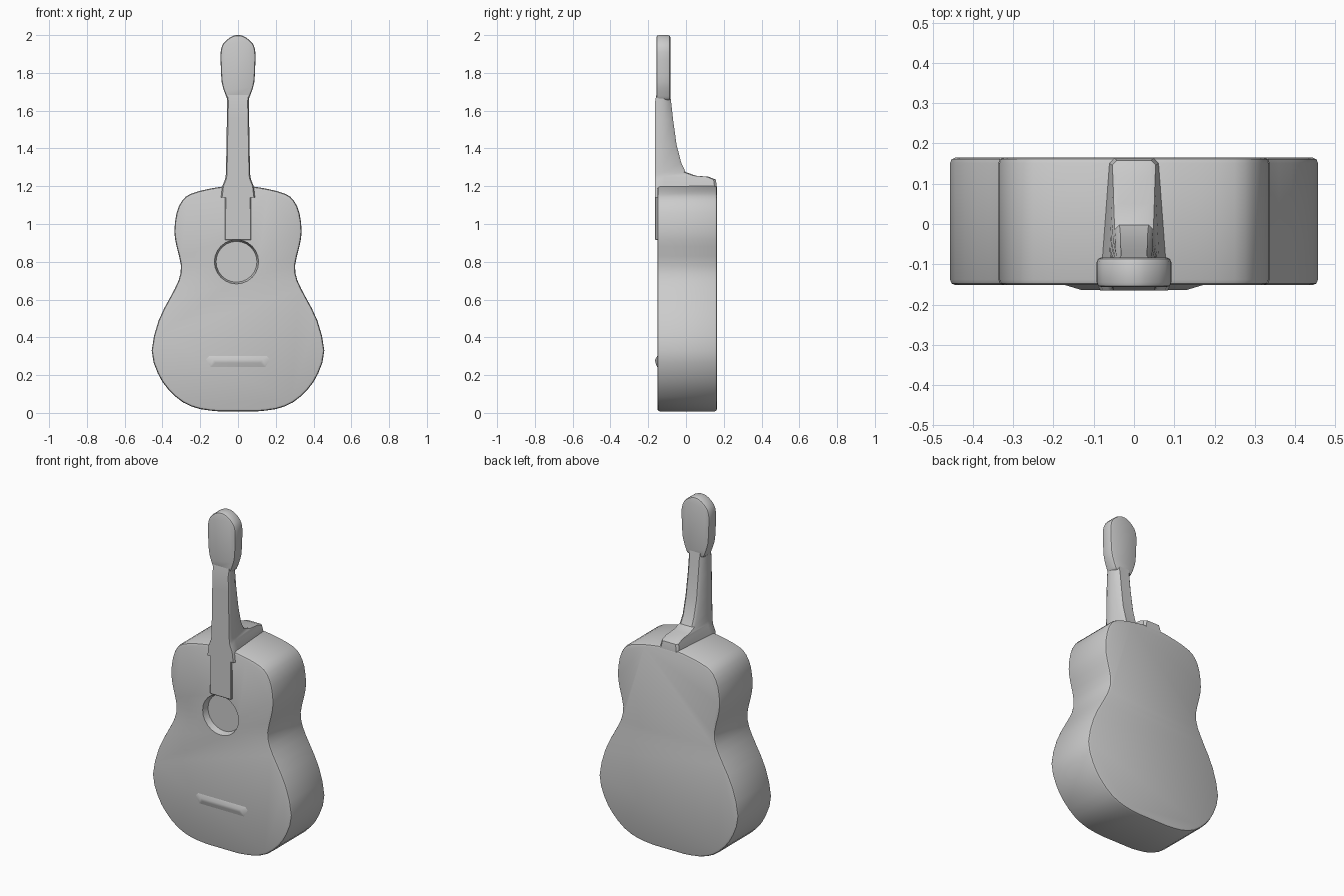
import bpy, bmesh, math
from mathutils import Vector

cube = bpy.data.objects.get("Cube")
if cube:
    bpy.data.objects.remove(cube, do_unlink=True)

grey = bpy.data.materials.new("plain grey")
grey.use_nodes = True
colour = (0.6, 0.6, 0.6, 1)
grey.diffuse_color = colour
grey.node_tree.nodes["Principled BSDF"].inputs["Base Color"].default_value = colour


def finish(name, bm):
    bmesh.ops.recalc_face_normals(bm, faces=bm.faces)
    mesh = bpy.data.meshes.new(name)
    bm.to_mesh(mesh)
    bm.free()
    mesh.materials.append(grey)
    ob = bpy.data.objects.new(name, mesh)
    bpy.context.collection.objects.link(ob)
    return ob


def activate(ob):
    bpy.ops.object.select_all(action='DESELECT')
    ob.select_set(True)
    bpy.context.view_layer.objects.active = ob


def smooth(ob, angle=35):
    activate(ob)
    bpy.ops.object.shade_smooth_by_angle(angle=math.radians(angle))


def bevel(ob, width, segments=2, angle=50):
    mod = ob.modifiers.new("rounded edges", 'BEVEL')
    mod.width, mod.segments = width, segments
    mod.limit_method, mod.angle_limit = 'ANGLE', math.radians(angle)
    activate(ob)
    bpy.ops.object.modifier_apply(modifier=mod.name)


def curve_through(points, steps):
    """Catmull-Rom curve through 2D points."""
    p = [Vector(q) for q in points]
    p = [2 * p[0] - p[1]] + p + [2 * p[-1] - p[-2]]
    out = []
    for a, b, c, d in zip(p, p[1:], p[2:], p[3:]):
        for i in range(steps):
            t = i / steps
            out.append(0.5 * (2 * b + (c - a) * t + (2 * a - 5 * b + 4 * c - d) * t * t
                              + (3 * b - a - 3 * c + d) * t ** 3))
    return out + [p[-2]]


def mirrored_slab(name, half, front, back):
    """Extrude a half outline (x, z), mirrored in x, from front to back."""
    outline = list(half) + [Vector((-x, z)) for x, z in reversed(half)]
    bm = bmesh.new()
    face = bm.faces.new([bm.verts.new((x, front, z)) for x, z in outline])
    new = bmesh.ops.extrude_face_region(bm, geom=[face])["geom"]
    bmesh.ops.translate(bm, vec=(0, back - front, 0),
                        verts=[v for v in new if isinstance(v, bmesh.types.BMVert)])
    return finish(name, bm)


def loft(name, rings):
    bm = bmesh.new()
    rows = [[bm.verts.new(co) for co in ring] for ring in rings]
    n = len(rows[0])
    for low, high in zip(rows, rows[1:]):
        for i in range(n):
            j = (i + 1) % n
            bm.faces.new((low[i], low[j], high[j], high[i]))
    bm.faces.new(rows[0])
    bm.faces.new(rows[-1])
    return finish(name, bm)


# Waisted sound box
body_half = [(.10, .008), (.20, .02), (.29, .055), (.37, .125), (.425, .21), (.457, .33),
             (.42, .49), (.36, .61), (.315, .7), (.302, .78), (.325, .88), (.337, .96),
             (.325, 1.06), (.295, 1.125), (.25, 1.16), (.16, 1.185), (.07, 1.2)]
body = mirrored_slab("sound_box", curve_through(body_half, 2), -.152, .165)
bevel(body, .014)

# Shallow sound hole with sloping wall
bm = bmesh.new()
bmesh.ops.create_cone(bm, cap_ends=True, segments=24, radius1=.108, radius2=.128, depth=.08)
cutter = finish("hole_cutter", bm)
cutter.rotation_euler.x = math.radians(90)
cutter.location = (-.008, -.155, .8)
cutter.hide_render = True
cut = body.modifiers.new("sound hole", 'BOOLEAN')
cut.operation, cut.solver, cut.object = 'DIFFERENCE', 'EXACT', cutter
activate(body)
bpy.ops.object.modifier_apply(modifier=cut.name)
bpy.data.objects.remove(cutter, do_unlink=True)
smooth(body)

# Neck flaring into a heel: height, back depth, front and back half widths
stations = [(1.14, .163, .09, .06), (1.2, .163, .083, .055), (1.235, .158, .069, .048),
            (1.25, .12, .066, .046), (1.256, .05, .065, .044), (1.275, -.002, .064, .042),
            (1.32, -.024, .063, .04), (1.42, -.05, .061, .04), (1.55, -.068, .059, .038),
            (1.64, -.078, .057, .038), (1.72, -.088, .06, .045)]
rings = []
for z, back, wide, narrow in stations:
    front = -.165 if z < 1.65 else -.15
    side = [(wide - .006, front), (wide, front + .012), (wide * .97, -.115),
            (narrow + .006, back - .012), (narrow - .006, back)]
    rings.append([(x, y, z) for x, y in side] + [(-x, y, z) for x, y in reversed(side)])
smooth(loft("neck", rings), 40)

# Fingerboard lying on the sound box, ending at the hole
board = mirrored_slab("fingerboard", [(.07, .915), (.068, 1.2)], -.164, -.14)
bevel(board, .004, 1)
smooth(board)

# Headstock
head_half = [(.054, 1.655), (.072, 1.7), (.086, 1.75), (.091, 1.83), (.092, 1.91),
             (.078, 1.955), (.042, 1.988), (.012, 2.0)]
head = mirrored_slab("headstock", curve_through(head_half, 2), -.157, -.083)
bevel(head, .012)
smooth(head)

# Low wedge-shaped bridge
bm = bmesh.new()
for x, y, z in [(.18, -.149, .285), (.15, -.149, .235), (.16, -.149, .305),
                (.13, -.164, .282), (.12, -.162, .265)]:
    for s in (1, -1):
        bm.verts.new((s * x, y, z))
bmesh.ops.convex_hull(bm, input=bm.verts)
smooth(finish("bridge", bm), 30)
